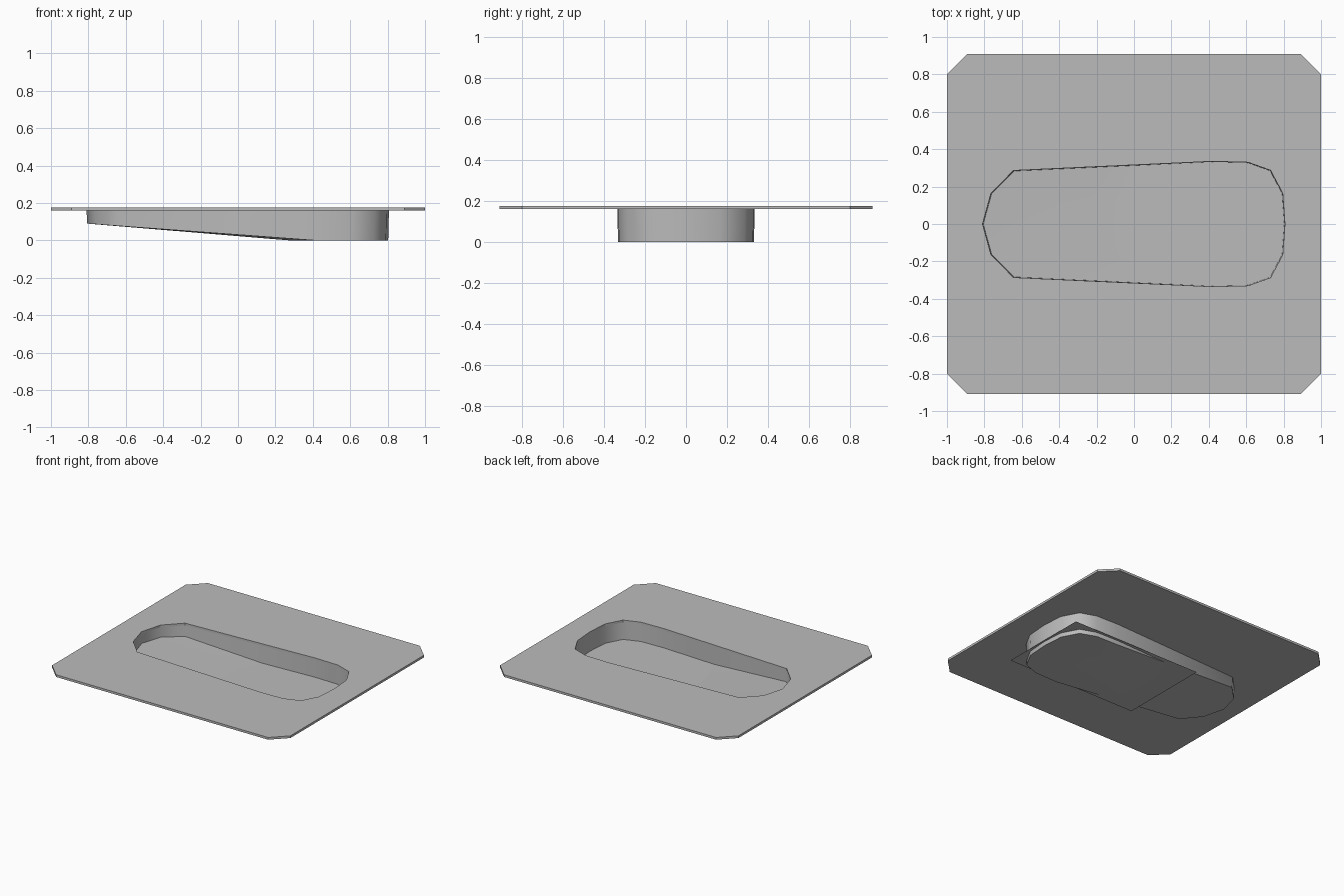
import bpy, bmesh, math

cube = bpy.data.objects.get("Cube")
if cube:
    bpy.data.objects.remove(cube, do_unlink=True)

TOP, UNDER = 0.177, 0.16

grey = bpy.data.materials.new("plain_grey")
grey.use_nodes = True
colour = (0.5, 0.5, 0.5, 1)
grey.diffuse_color = colour
grey.node_tree.nodes["Principled BSDF"].inputs["Base Color"].default_value = colour


def finish(bm, name, smooth=False):
    mesh = bpy.data.meshes.new(name)
    bm.to_mesh(mesh)
    bm.free()
    obj = bpy.data.objects.new(name, mesh)
    bpy.context.collection.objects.link(obj)
    mesh.materials.append(grey)
    if smooth:
        bpy.ops.object.select_all(action="DESELECT")
        obj.select_set(True)
        bpy.context.view_layer.objects.active = obj
        bpy.ops.object.shade_smooth_by_angle(angle=math.radians(60))
    return obj


def ring(bm, points):
    verts = [bm.verts.new(p) for p in points]
    edges = [bm.edges.new((a, b)) for a, b in zip(verts, verts[1:] + verts[:1])]
    return verts, edges


# Half outline of the recess with its floor height, mirrored across y
half = [(-0.81, 0, 0.09), (-0.765, 0.163, 0.087), (-0.645, 0.286, 0.078),
        (0.42, 0.335, 0), (0.61, 0.33, 0), (0.73, 0.287, 0),
        (0.795, 0.165, 0), (0.807, 0, 0)]
outline = half + [(x, -y, z) for x, y, z in half[-2:0:-1]]

# Flat plate with clipped corners and an opening
bm = bmesh.new()
corner = [(1, 0.80), (0.89, 0.91)]
octagon = (corner + [(-x, y) for x, y in corner[::-1]]
           + [(-x, -y) for x, y in corner] + [(x, -y) for x, y in corner[::-1]])
_, outer = ring(bm, [(x, y, TOP) for x, y in octagon])
_, inner = ring(bm, [(x, y, TOP) for x, y, z in outline])
bmesh.ops.triangle_fill(bm, edges=outer + inner, use_beauty=True, normal=(0, 0, 1))
for face in bm.faces:
    face.normal_update()
    if face.normal.z < 0:
        face.normal_flip()
plate = finish(bm, "plate")
thick = plate.modifiers.new("thickness", "SOLIDIFY")
thick.thickness = TOP - UNDER
thick.offset = -1

# Recess wall and sloping floor, facing inwards
bm = bmesh.new()
rim, _ = ring(bm, [(x, y, UNDER) for x, y, z in outline])
base, _ = ring(bm, [(x * 0.995, y * 0.99, z) for x, y, z in outline])
middle = bm.verts.new((0.28, 0, 0))
for i in range(len(rim)):
    j = (i + 1) % len(rim)
    bm.faces.new((rim[i], rim[j], base[j], base[i]))
    bm.faces.new((base[i], base[j], middle))
bmesh.ops.recalc_face_normals(bm, faces=bm.faces)
bm.normal_update()
if sum(f.normal.z * f.calc_area() for f in bm.faces) < 0:
    bmesh.ops.reverse_faces(bm, faces=bm.faces)
finish(bm, "recess_pan", True)

# Level sheet crossing the deep end of the recess
bm = bmesh.new()
sheet = [(-0.27, -0.35), (0.815, -0.35), (0.815, 0.35), (-0.27, 0.35)]
bm.faces.new([bm.verts.new((x, y, 0.032)) for x, y in sheet])
finish(bm, "level_sheet")
